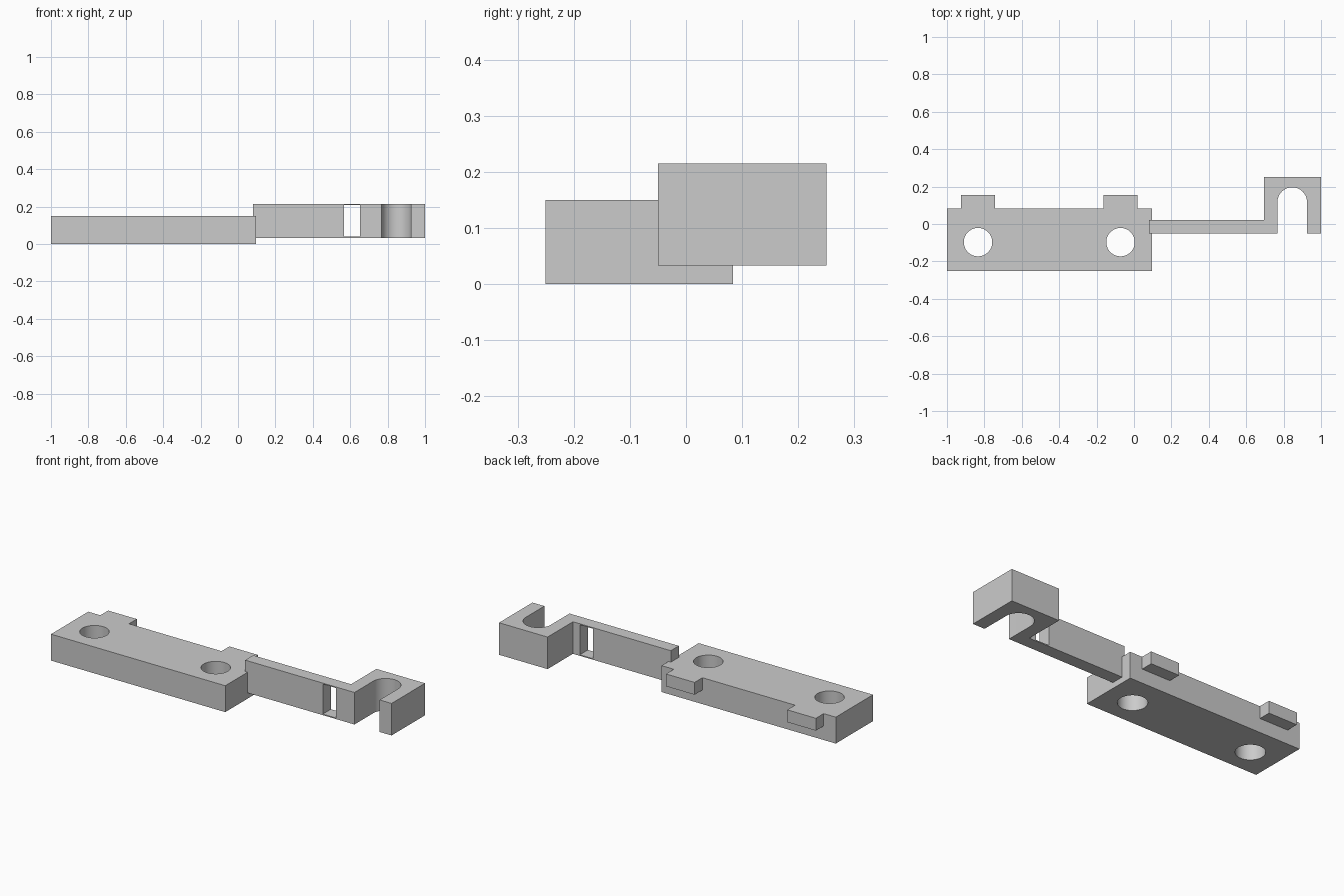
import bpy, bmesh, math

cube = bpy.data.objects.get("Cube")
if cube:
    bpy.data.objects.remove(cube, do_unlink=True)

grey = bpy.data.materials.new("plain_grey")
grey.use_nodes = True
colour = (0.6, 0.6, 0.6, 1)
grey.diffuse_color = colour
grey.node_tree.nodes["Principled BSDF"].inputs["Base Color"].default_value = colour


def prism(name, outline, z0, z1):
    """Extrude a flat outline from z0 up to z1."""
    bm = bmesh.new()
    base = bm.faces.new([bm.verts.new((x, y, z0)) for x, y in outline])
    top = bmesh.ops.extrude_face_region(bm, geom=[base])["geom"]
    verts = [v for v in top if isinstance(v, bmesh.types.BMVert)]
    bmesh.ops.translate(bm, verts=verts, vec=(0, 0, z1 - z0))
    bmesh.ops.recalc_face_normals(bm, faces=bm.faces)
    mesh = bpy.data.meshes.new(name)
    bm.to_mesh(mesh)
    bm.free()
    mesh.materials.append(grey)
    obj = bpy.data.objects.new(name, mesh)
    bpy.context.collection.objects.link(obj)
    return obj


def rect(x0, x1, y0, y1):
    return [(x0, y0), (x1, y0), (x1, y1), (x0, y1)]


def arc(cx, cy, r, start, end, steps):
    angles = [start + (end - start) * i / steps for i in range(steps + 1)]
    return [(cx + r * math.cos(a), cy + r * math.sin(a)) for a in angles]


def select_only(obj):
    bpy.ops.object.select_all(action="DESELECT")
    obj.select_set(True)
    bpy.context.view_layer.objects.active = obj


def combine(obj, other, operation):
    """Apply a boolean and discard the helper object."""
    other.hide_render = True
    mod = obj.modifiers.new("join_or_cut", "BOOLEAN")
    mod.operation, mod.solver, mod.object = operation, "EXACT", other
    select_only(obj)
    bpy.ops.object.modifier_apply(modifier=mod.name)
    bpy.data.objects.remove(other, do_unlink=True)


# Mounting plate with two rear tabs and two bolt holes
plate = prism("mounting_plate", rect(-1, 0.095, -0.25, 0.084), 0, 0.15)
for x in (-0.834, -0.072):
    tab = prism("rear_tab", rect(x - 0.09, x + 0.09, 0.03, 0.154), 0.08, 0.15)
    combine(plate, tab, "UNION")
    hole = prism("bolt_hole", arc(x, -0.097, 0.076, 0, math.tau, 48)[:-1], -0.1, 0.3)
    combine(plate, hole, "DIFFERENCE")

# Thin arm ending in a block with a round-ended slot open to the front
slot = arc(0.846, 0.117, 0.079, math.pi, 0, 32)
outline = [(0.08, -0.05), (slot[0][0], -0.05), *slot, (slot[-1][0], -0.05),
           (1, -0.05), (1, 0.25), (0.695, 0.25), (0.695, 0.022), (0.08, 0.022)]
arm = prism("hooked_arm", outline, 0.033, 0.215)

# Window through the arm, leaving thin lips above and below
window = prism("arm_window", rect(0.568, 0.652, -0.2, 0.2), 0.039, 0.209)
combine(arm, window, "DIFFERENCE")

for obj in (plate, arm):
    select_only(obj)
    bpy.ops.object.shade_smooth_by_angle(angle=math.radians(30))
